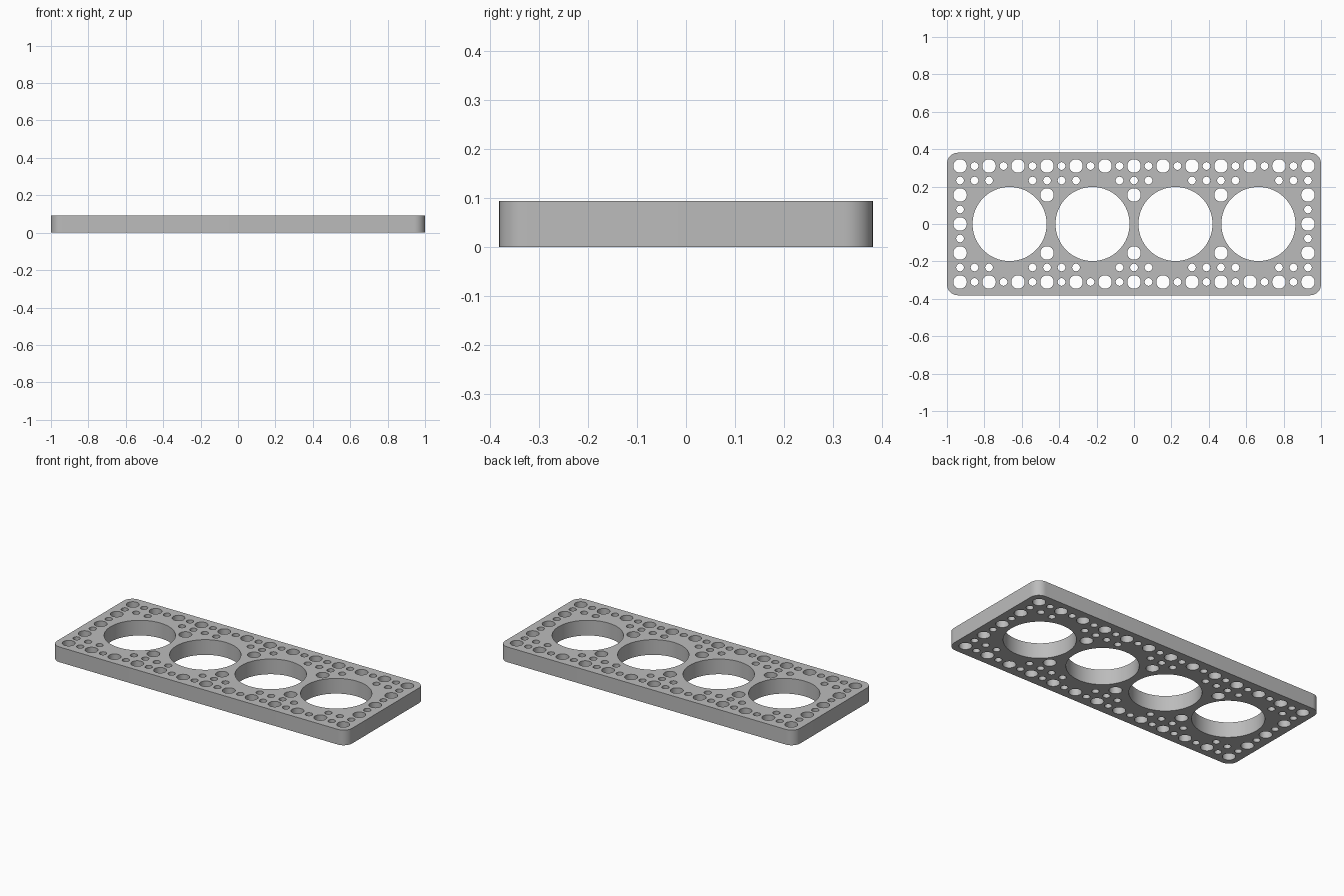
import bpy, bmesh
from math import sin, cos, pi

cube = bpy.data.objects.get("Cube")
if cube:
    bpy.data.objects.remove(cube, do_unlink=True)

LENGTH, WIDTH, HEIGHT, CORNER = 2.0, 0.762, 0.093, 0.058
PITCH = 0.155          # spacing of the pin holes
HALF = PITCH / 2
PIN_R, SCREW_R, BORE_R = 0.036, 0.0205, 0.198

grey = bpy.data.materials.new("plain grey")
grey.use_nodes = True
color = (0.5, 0.5, 0.5, 1)
grey.diffuse_color = color
grey.node_tree.nodes["Principled BSDF"].inputs["Base Color"].default_value = color

# Flat filled outline, thickened by extrusion
outline = bpy.data.curves.new("perforated_plate", "CURVE")
outline.dimensions = "2D"
outline.fill_mode = "BOTH"
outline.extrude = HEIGHT / 2


def add_loop(points):
    spline = outline.splines.new("POLY")
    spline.points.add(len(points) - 1)
    for p, (x, y) in zip(spline.points, points):
        p.co = (x, y, 0, 1)
    spline.use_cyclic_u = True


def arc(cx, cy, r, start, sweep, steps):
    return [(cx + r * cos(start + sweep * i / steps),
             cy + r * sin(start + sweep * i / steps)) for i in range(steps + 1)]


def add_hole(x, y, r, sides=32):
    add_loop(arc(x, y, r, 0, 2 * pi, sides)[:-1])


# Rounded rectangle border
ix, iy = LENGTH / 2 - CORNER, WIDTH / 2 - CORNER
border = []
for n, (sx, sy) in enumerate([(1, 1), (-1, 1), (-1, -1), (1, -1)]):
    border += arc(sx * ix, sy * iy, CORNER, n * pi / 2, pi / 2, 10)
add_loop(border)

# Four large bores along the centre line
for i in (-1.5, -0.5, 0.5, 1.5):
    add_hole(i * 0.4435, 0, BORE_R, 80)

# Edge rows alternate pin and screw holes
for s in (-1, 1):
    for i in range(-12, 13):
        add_hole(i * HALF, s * 2 * PITCH, SCREW_R if i % 2 else PIN_R)
    # Inner rows of screw holes, skipped where the bores come close
    for i in range(-12, 13):
        if abs(i) not in (2, 3, 8, 9):
            add_hole(i * HALF, s * 3 * HALF, SCREW_R)
    # Pin holes between the bores and at both ends
    for i in (-12, -6, 0, 6, 12):
        add_hole(i * HALF, s * PITCH, PIN_R)
    # Remaining holes of the end columns
    add_hole(s * 12 * HALF, 0, PIN_R)
    for t in (-1, 1):
        add_hole(s * 12 * HALF, t * HALF, SCREW_R)

# Turn the outline into a clean solid standing on the ground
curve_obj = bpy.data.objects.new("plate_outline", outline)
bpy.context.collection.objects.link(curve_obj)
bpy.context.view_layer.update()
evaluated = curve_obj.evaluated_get(bpy.context.evaluated_depsgraph_get())
mesh = bpy.data.meshes.new_from_object(evaluated)
bpy.data.objects.remove(curve_obj, do_unlink=True)

bm = bmesh.new()
bm.from_mesh(mesh)
bmesh.ops.remove_doubles(bm, verts=bm.verts, dist=0.0001)
bmesh.ops.translate(bm, verts=bm.verts, vec=(0, 0, HEIGHT / 2))
bmesh.ops.recalc_face_normals(bm, faces=bm.faces)
bm.to_mesh(mesh)
bm.free()

mesh.name = "perforated_plate"
mesh.materials.clear()
mesh.materials.append(grey)
plate = bpy.data.objects.new("perforated_plate", mesh)
bpy.context.collection.objects.link(plate)
bpy.ops.object.select_all(action="DESELECT")
plate.select_set(True)
bpy.context.view_layer.objects.active = plate
bpy.ops.object.shade_smooth_by_angle(angle=pi / 6)
